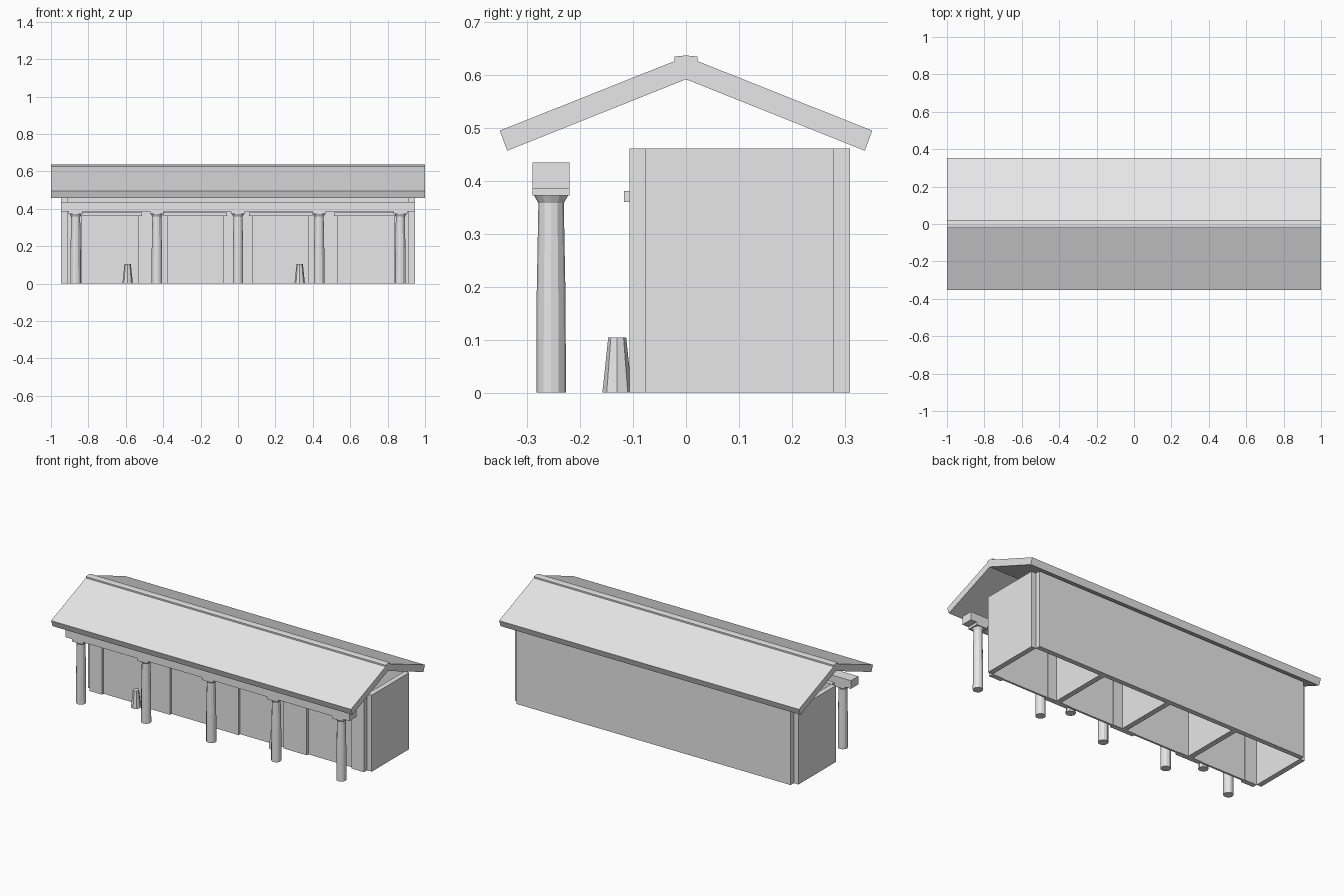
import bpy
import bmesh

cube = bpy.data.objects.get("Cube")
if cube:
    bpy.data.objects.remove(cube, do_unlink=True)

stone = bpy.data.materials.new("pale_grey_stone")
stone.use_nodes = True
stone.diffuse_color = (0.8, 0.8, 0.8, 1)
stone.node_tree.nodes["Principled BSDF"].inputs["Base Color"].default_value = (0.8, 0.8, 0.8, 1)


def finish(name, bm):
    bmesh.ops.recalc_face_normals(bm, faces=bm.faces[:])
    mesh = bpy.data.meshes.new(name)
    bm.to_mesh(mesh)
    bm.free()
    mesh.materials.append(stone)
    obj = bpy.data.objects.new(name, mesh)
    bpy.context.collection.objects.link(obj)
    return obj


def box(name, xs, ys, zs):
    bm = bmesh.new()
    bmesh.ops.create_cube(bm, size=1)
    for v in bm.verts:
        v.co = [r[0] if c < 0 else r[1] for c, r in zip(v.co, (xs, ys, zs))]
    return finish(name, bm)


def prism_x(name, profile, half):
    """Extrude a closed y-z profile along x."""
    bm = bmesh.new()
    face = bm.faces.new([bm.verts.new((-half, y, z)) for y, z in profile])
    new = bmesh.ops.extrude_face_region(bm, geom=[face])["geom"]
    moved = [g for g in new if isinstance(g, bmesh.types.BMVert)]
    bmesh.ops.translate(bm, verts=moved, vec=(2 * half, 0, 0))
    return finish(name, bm)


def turned(name, x, y, profile, sides):
    """Stack rings of (radius, z) into a faceted solid."""
    bm = bmesh.new()
    last = None
    for radius, z in profile:
        ring = bmesh.ops.create_circle(bm, segments=sides, radius=radius)["verts"]
        bmesh.ops.translate(bm, verts=ring, vec=(x, y, z))
        if last:
            for i in range(sides):
                j = (i + 1) % sides
                bm.faces.new((last[i], last[j], ring[j], ring[i]))
        else:
            bm.faces.new(ring)
        last = ring
    bm.faces.new(last)
    return finish(name, bm)


WALL_TOP = 0.461
HALF = 0.915
FRONT = (-0.107, -0.077)
ROOM = (-0.077, 0.28)
DOOR_TOP = 0.37

# Back and end walls, with notched corners
box("back_wall", (-HALF, HALF), (0.28, 0.31), (0, WALL_TOP))
box("left_end_wall", (HALF, 0.946), ROOM, (0, WALL_TOP))
box("right_end_wall", (-0.946, -HALF), ROOM, (0, WALL_TOP))

# Partitions between the four rooms
for x in (-0.457, 0, 0.457):
    box("partition", (x - 0.016, x + 0.016), ROOM, (0, WALL_TOP))

# Front wall: header, piers, recessed doors and their lintels
box("front_header", (-HALF, HALF), FRONT, (DOOR_TOP, WALL_TOP))
doors = [(c - 0.15, c + 0.15) for c in (-0.683, -0.228, 0.228, 0.683)]
edges = [-HALF] + [e for d in doors for e in d] + [HALF]
for a, b in zip(edges[::2], edges[1::2]):
    box("front_pier", (a, b), FRONT, (0, DOOR_TOP))
for a, b in doors:
    box("door_panel", (a, b), (-0.092, -0.08), (0, DOOR_TOP))
    box("door_lintel", (a - 0.02, b + 0.02), (-0.117, -0.107), (0.36, 0.381))

# Porch columns with brackets and beam
COL_Y = -0.255
shaft = [(0.028, 0), (0.0275, 0.17), (0.024, 0.358), (0.032, 0.372)]
for i in range(-2, 3):
    x = i * 0.434
    turned("porch_column", x, COL_Y, shaft, 12)
    box("column_bracket", (x - 0.037, x + 0.037), (-0.29, -0.22), (0.372, 0.386))
box("porch_beam", (-0.946, 0.946), (-0.29, -0.22), (0.386, 0.435))

# Small tapered stands by the front wall
for x in (-0.59, 0.33):
    turned("tapered_stand", x, -0.13, [(0.028, 0), (0.017, 0.104)], 8)

# Gabled roof with ridge cap
half_roof = [(-0.338, 0.457), (-0.352, 0.495), (0, 0.635)]
roof = half_roof + [(-y, z) for y, z in half_roof[1::-1]] + [(0, 0.592)]
prism_x("gable_roof", roof, 1)
prism_x("ridge_cap", [(-0.022, 0.615), (-0.022, 0.635), (0, 0.637), (0.022, 0.635), (0.022, 0.615)], 1)
